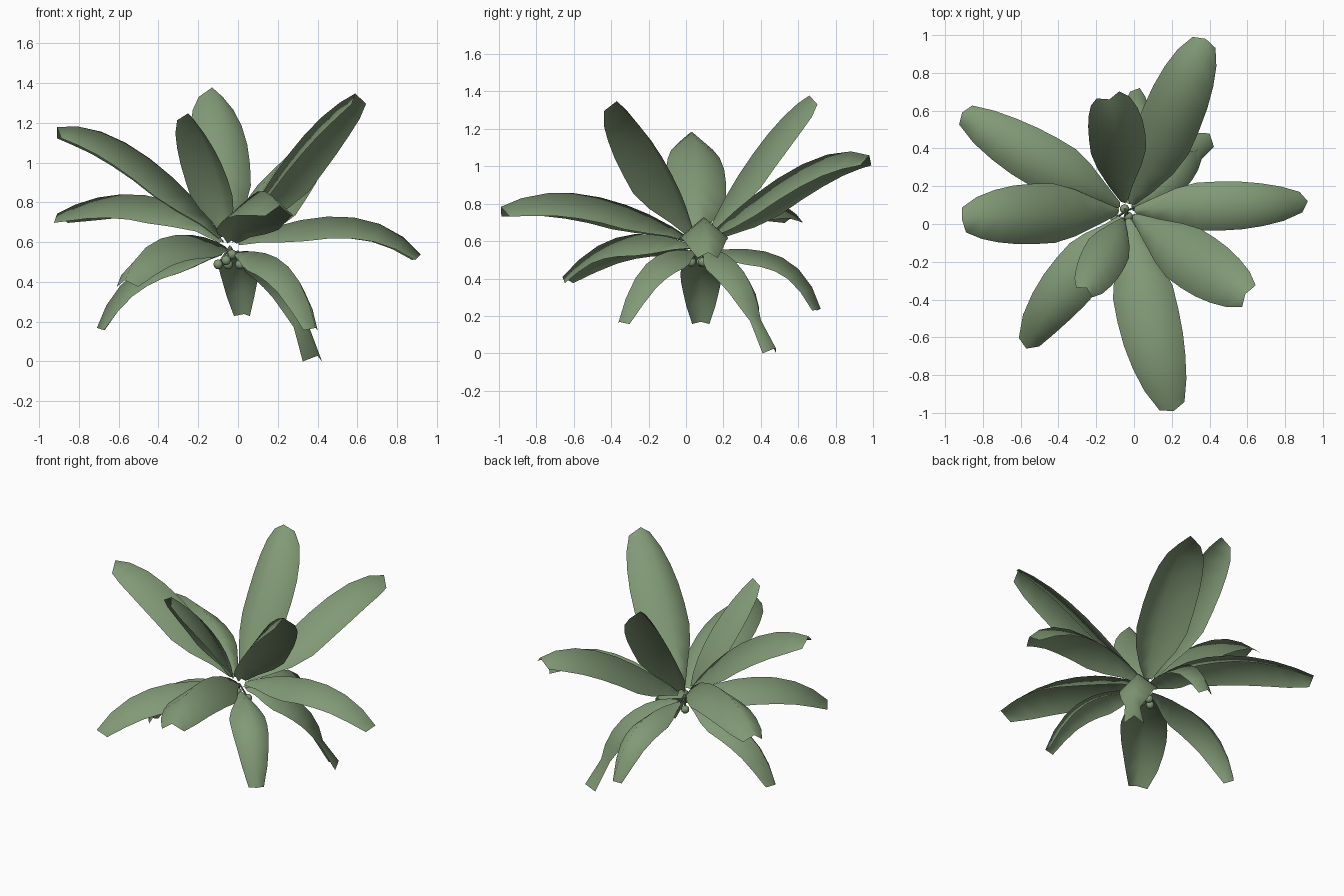
import bpy, bmesh, math
from mathutils import Vector

if "Cube" in bpy.data.objects:
    bpy.data.objects.remove(bpy.data.objects["Cube"])

CROWN = Vector((-0.04, 0.07, 0.58))
# half width along the leaf: (position, share of full half width)
PROFILE = [(0, .14), (.12, .42), (.25, .78), (.37, .98), (.5, 1.0),
           (.63, .97), (.76, .87), (.89, .70), (1.0, .42)]


def finish(name, bm):
    me = bpy.data.meshes.new(name)
    bm.to_mesh(me)
    bm.free()
    for p in me.polygons:
        p.use_smooth = True
    ob = bpy.data.objects.new(name, me)
    bpy.context.collection.objects.link(ob)
    return ob


def through(pts, t):
    """Cubic passing through four evenly spaced points."""
    result = Vector((0, 0, 0))
    for i, p in enumerate(pts):
        w = 1.0
        for j in range(4):
            if j != i:
                w *= (t * 3 - j) / (i - j)
        result += p * w
    return result


def leaf(name, p1, p2, tip, half, droop=0.85, lift=0.0, kink=None):
    """Arched blade folded down on both sides of its midrib."""
    p1, p2, tip = Vector(p1), Vector(p2), Vector(tip)
    out = Vector((p1.x - CROWN.x, p1.y - CROWN.y, 0)).normalized()
    base = CROWN + out * 0.04 + Vector((0, 0, lift))
    pts = (base, p1, p2, tip)
    rows = []
    for t, w in PROFILE:
        d = through(pts, t + .01) - through(pts, t - .01)
        rows.append((through(pts, t), d.normalized(), half * w))
    if kink:                                   # bent-over tip
        k = Vector(kink)
        rows.append((k, (k - tip).normalized(), half * .55))
    bm = bmesh.new()
    prev = None
    for p, d, w in rows:
        side = Vector((0, 0, 1)).cross(Vector((d.x, d.y, 0))).normalized()
        up = d.cross(side)
        ring = [bm.verts.new(p + side * w * s - up * w * droop * abs(s)) for s in (-1, 0, 1)]
        if prev:
            for i in range(2):
                bm.faces.new((prev[i], ring[i], ring[i + 1], prev[i + 1]))
        prev = ring
    return finish(name, bm)


# upright leaves
leaf("upper_leaf_right", (.16, -.08, .91), (.36, -.22, 1.17), (.59, -.37, 1.35), .16, lift=.05)
leaf("upper_leaf_back", (-.07, .26, .92), (-.09, .46, 1.20), (-.13, .66, 1.38), .15, lift=.05)
leaf("upper_leaf_left", (-.30, .06, .90), (-.60, .05, 1.12), (-.91, .02, 1.18), .16, lift=.05)
leaf("upper_leaf_front", (-.09, -.04, .86), (-.16, -.18, 1.08), (-.25, -.34, 1.25), .12, lift=.05)

# spreading leaves
leaf("middle_leaf_back", (.10, .33, .82), (.24, .66, 1.03), (.38, .98, 1.06), .16, lift=.03)
leaf("middle_leaf_left", (-.32, .24, .80), (-.62, .41, .84), (-.91, .59, .745), .145, lift=.03)
leaf("middle_leaf_right", (.28, .09, .705), (.62, .10, .72), (.92, .12, .54), .13, lift=.02)
leaf("middle_leaf_front", (.03, -.28, .78), (.11, -.64, .86), (.21, -.99, .785), .165, lift=.03)
leaf("middle_leaf_front_left", (-.21, -.16, .635), (-.41, -.40, .61), (-.57, -.66, .41), .14)

# drooping leaves
leaf("lower_leaf_back", (.0, .30, .56), (.01, .54, .50), (.03, .72, .24), .10, lift=-.03)
leaf("lower_leaf_left", (-.29, .08, .54), (-.53, .08, .44), (-.71, .08, .17), .11, lift=-.03)
leaf("lower_leaf_front", (.12, -.08, .55), (.27, -.23, .46), (.39, -.36, .17), .11, lift=-.03)
leaf("lower_leaf_back_right", (.12, .20, .54), (.26, .32, .42), (.34, .40, .18), .11,
     lift=-.03, kink=(.40, .48, .03))

# hanging fruit with stalks
bm = bmesh.new()
fruits = [(-.10, .03, .49), (-.06, .0, .51), (-.05, .08, .49), (.01, .09, .49), (-.03, .04, .54)]
for f in fruits:
    made = bmesh.ops.create_uvsphere(bm, u_segments=10, v_segments=6, radius=.025)
    bmesh.ops.translate(bm, verts=made["verts"], vec=f)
finish("fruit_cluster", bm)

for i, f in enumerate(fruits):
    a, b = Vector(f), CROWN
    bpy.ops.mesh.primitive_cylinder_add(vertices=6, radius=.006, depth=(b - a).length,
                                        location=(a + b) / 2)
    ob = bpy.context.object
    ob.name = f"fruit_stalk_{i + 1}"
    ob.rotation_euler = (b - a).to_track_quat('Z', 'Y').to_euler()

# rest the lowest leaf tip on the ground
bpy.context.view_layer.update()
low = min((o.matrix_world @ v.co).z for o in bpy.data.objects for v in o.data.vertices)
for o in bpy.data.objects:
    o.location.z -= low

# leaf green
green = bpy.data.materials.new("leaf_green")
green.diffuse_color = (.22, .32, .18, 1)
green.use_nodes = True
green.node_tree.nodes["Principled BSDF"].inputs["Base Color"].default_value = green.diffuse_color
for o in bpy.data.objects:
    o.data.materials.append(green)
